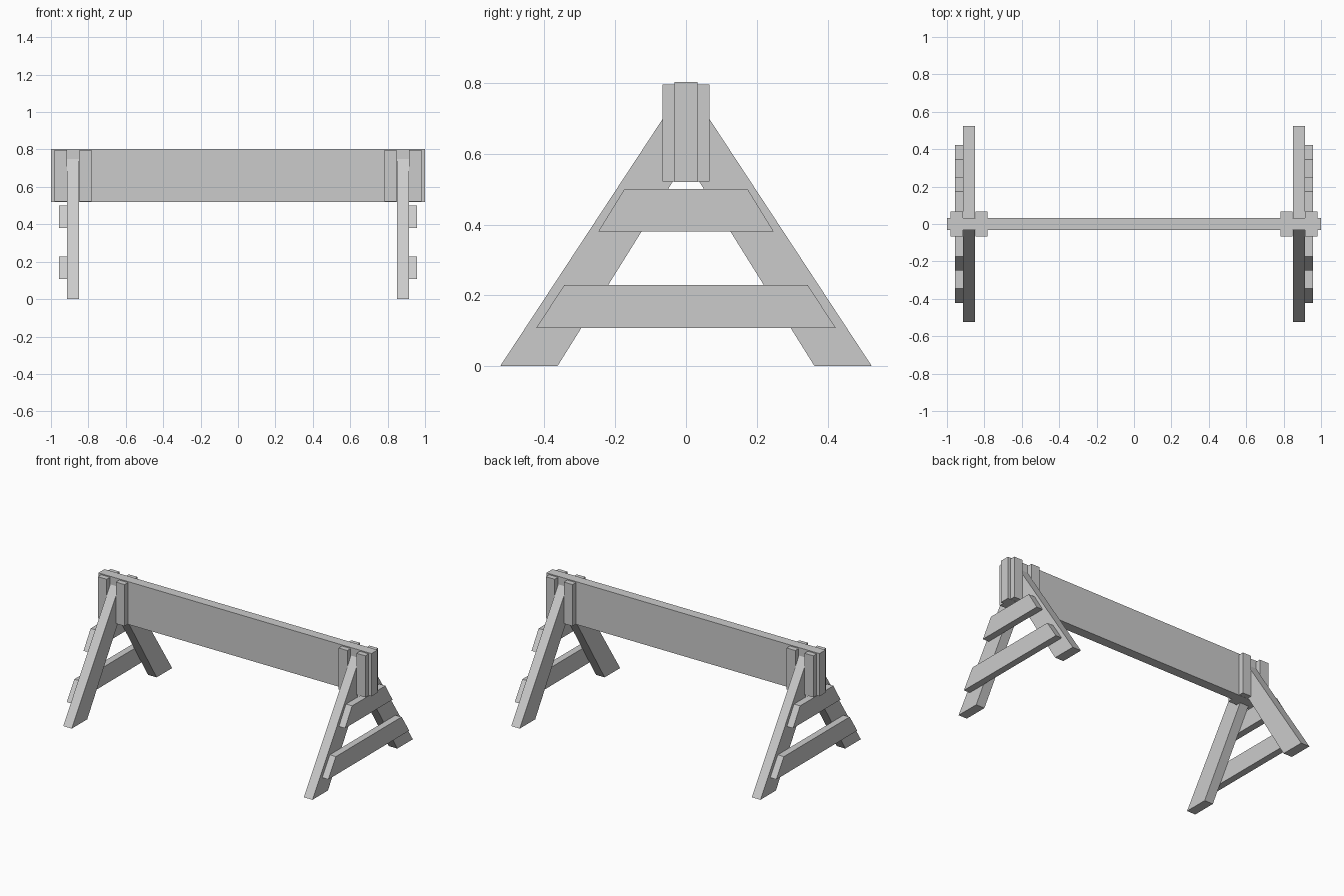
import bpy
import bmesh

cube = bpy.data.objects.get("Cube")
if cube:
    bpy.data.objects.remove(cube, do_unlink=True)

GREY = (0.6, 0.6, 0.6, 1.0)
wood = bpy.data.materials.new("plain grey")
wood.use_nodes = True
wood.diffuse_color = GREY
wood.node_tree.nodes["Principled BSDF"].inputs["Base Color"].default_value = GREY


def plank(name, profile, x0, x1):
    """Extrude a (y, z) outline along x into a flat-sided board."""
    bm = bmesh.new()
    face = bm.faces.new([bm.verts.new((x0, y, z)) for y, z in profile])
    extruded = bmesh.ops.extrude_face_region(bm, geom=[face])["geom"]
    moved = [v for v in extruded if isinstance(v, bmesh.types.BMVert)]
    bmesh.ops.translate(bm, verts=moved, vec=(x1 - x0, 0, 0))
    bmesh.ops.recalc_face_normals(bm, faces=bm.faces)
    mesh = bpy.data.meshes.new(name)
    bm.to_mesh(mesh)
    bm.free()
    mesh.materials.append(wood)
    obj = bpy.data.objects.new(name, mesh)
    bpy.context.collection.objects.link(obj)


def rect(y0, y1, z0, z1):
    return [(y0, z0), (y1, z0), (y1, z1), (y0, z1)]


def trapezoid(low_half, high_half, z0, z1):
    return [(-low_half, z0), (low_half, z0), (high_half, z1), (-high_half, z1)]


BEAM = 0.032
LEG_IN, LEG_OUT = 0.85, 0.913

# Long beam set on edge
plank("beam", rect(-BEAM, BEAM, 0.52, 0.803), -1, 1)

for side, sx in (("left", 1), ("right", -1)):
    # Splayed legs butt against the beam, held between pairs of battens
    for end, sy in (("front", -1), ("back", 1)):
        leg = [(0.525, 0), (0.363, 0), (BEAM, 0.53), (BEAM, 0.75)]
        plank(f"{end}_{side}_leg", [(sy * y, z) for y, z in leg], sx * LEG_IN, sx * LEG_OUT)
        batten = rect(sy * BEAM, sy * 0.067, 0.521, 0.796)
        plank(f"{end}_{side}_inner_batten", batten, sx * 0.784, sx * 0.848)
        plank(f"{end}_{side}_outer_batten", batten, sx * 0.915, sx * 0.98)

    # Cross rails on the outer face of the legs
    plank(f"{side}_upper_rail", trapezoid(0.248, 0.174, 0.38, 0.50), sx * LEG_OUT, sx * 0.958)
    plank(f"{side}_lower_rail", trapezoid(0.423, 0.344, 0.108, 0.229), sx * LEG_OUT, sx * 0.958)
